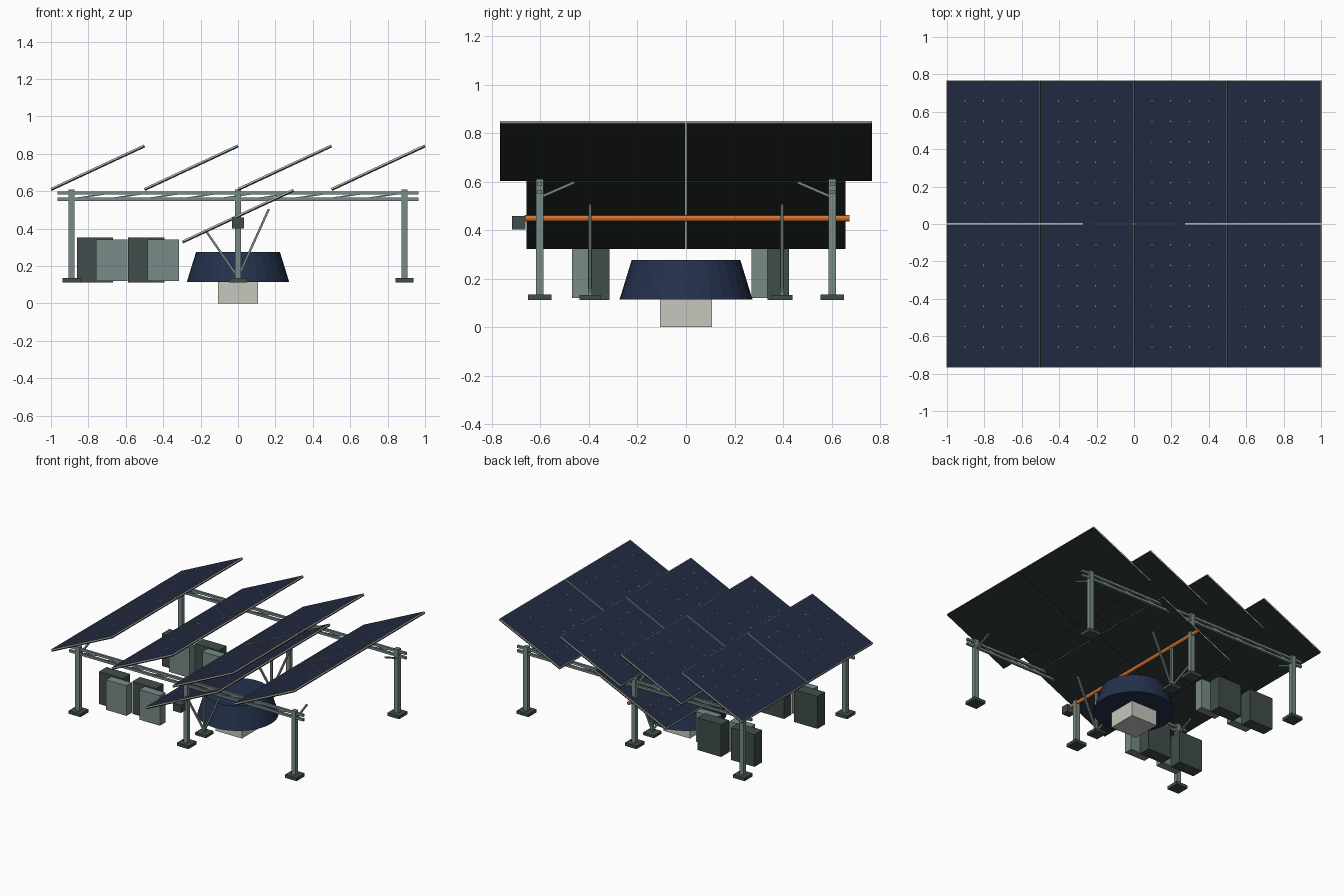
import bpy, bmesh, math
from mathutils import Vector, Matrix

if "Cube" in bpy.data.objects:
    bpy.data.objects.remove(bpy.data.objects["Cube"])


def material(name, *srgb):
    lin = [((c + 0.055) / 1.055) ** 2.4 for c in srgb] + [1]
    m = bpy.data.materials.new(name)
    m.use_nodes = True
    m.diffuse_color = lin
    m.node_tree.nodes["Principled BSDF"].inputs["Base Color"].default_value = lin
    return m


CELL = material("solar cell navy", 0.13, 0.165, 0.25)
FRAME = material("pale frame", 0.76, 0.75, 0.72)
BACK = material("panel back", 0.14, 0.17, 0.165)
STEEL = material("galvanised steel", 0.47, 0.54, 0.53)
DARK = material("dark cabinet", 0.25, 0.30, 0.29)
ORANGE = material("orange tube", 0.83, 0.46, 0.19)
NAVY = material("tank navy", 0.14, 0.19, 0.30)
CONCRETE = material("concrete", 0.78, 0.78, 0.75)
TILT = math.radians(25)


def finish(name, bm, *mats):
    me = bpy.data.meshes.new(name)
    bm.to_mesh(me)
    bm.free()
    for m in mats:
        me.materials.append(m)
    ob = bpy.data.objects.new(name, me)
    bpy.context.collection.objects.link(ob)
    return ob


def box(name, mat, x, y, z):
    """Box from (min, max) ranges."""
    bm = bmesh.new()
    size = [r[1] - r[0] for r in (x, y, z)]
    mid = [(r[0] + r[1]) / 2 for r in (x, y, z)]
    bmesh.ops.create_cube(bm, size=1, matrix=Matrix.Translation(mid) @ Matrix.Diagonal((*size, 1)))
    return finish(name, bm, mat)


def bar(name, mat, a, b, w):
    """Square bar of width w between two points."""
    a, b = Vector(a), Vector(b)
    d = b - a
    bm = bmesh.new()
    turn = d.to_track_quat("Z", "Y").to_matrix().to_4x4()
    bmesh.ops.create_cube(bm, size=1, matrix=Matrix.Translation((a + b) / 2) @ turn
                          @ Matrix.Diagonal((w, w, d.length, 1)))
    return finish(name, bm, mat)


def panel(name, x, y, z, length, width):
    """Framed module: pale rim, inset cells, dark back and pale cell-corner marks."""
    bm = bmesh.new()
    t = 0.008
    for level in (1, -1):
        part = bmesh.ops.create_cube(bm, size=1, matrix=Matrix.Translation((0, 0, level * t / 2))
                                     @ Matrix.Diagonal((length, width, t, 1)))
        for f in {f for v in part["verts"] for f in v.link_faces}:
            f.material_index = 1 if level > 0 else 2
    bm.normal_update()
    top = max(bm.faces, key=lambda f: f.calc_center_median().z)
    bmesh.ops.inset_region(bm, faces=[top], thickness=0.005)
    top.material_index = 0
    cols, rows = round(length / 0.11), 7
    for i in range(1, cols):
        for j in range(1, rows):
            spot = Matrix.Translation(((i / cols - 0.5) * length, (j / rows - 0.5) * width, t + 0.001))
            dot = bmesh.ops.create_circle(bm, cap_ends=True, radius=0.004, segments=4, matrix=spot)
            for f in dot["verts"][0].link_faces:
                f.material_index = 1
    ob = finish(name, bm, CELL, FRAME, BACK)
    ob.matrix_world = Matrix.Translation((x, y, z)) @ Matrix.Rotation(-TILT, 4, "Y")


# Four fixed panel rows and the lower tilting row, two modules each
for side, s in (("left", 1), ("right", -1)):
    for i in range(4):
        panel(f"roof_panel_{i}_{side}", -0.75 + 0.5 * i, s * 0.385, 0.726, 0.552, 0.765)
    panel(f"lower_panel_{side}", 0, s * 0.33, 0.467, 0.655, 0.656)

# Two trussed frames on three legs each
for end, s in (("back", 1), ("front", -1)):
    y = s * 0.603
    for x in (-0.89, 0, 0.89):
        box(f"{end}_leg", STEEL, (x - 0.017, x + 0.017), (y - 0.016, y + 0.016), (0.12, 0.61))
        box(f"{end}_foot", DARK, (x - 0.048, x + 0.048), (y - 0.048, y + 0.048), (0.112, 0.135))
        bar(f"{end}_knee_brace", STEEL, (x, y, 0.535), (x, s * 0.46, 0.597), 0.011)
    for z in (0.557, 0.59):
        bar(f"{end}_rail", STEEL, (-0.965, y, z), (0.965, y, z), 0.017)
    for i in range(9):
        x = -0.88 + 0.195 * i
        bar(f"{end}_truss_web", STEEL, (x, y, 0.56), (x + 0.18, y, 0.588), 0.008)

    # Supports of the tilting row
    y = s * 0.395
    bar(f"{end}_tilt_post", STEEL, (0, y, 0.12), (0, y, 0.45), 0.016)
    box(f"{end}_tilt_foot", DARK, (-0.045, 0.045), (y - 0.045, y + 0.045), (0.112, 0.132))
    bar(f"{end}_short_strut", STEEL, (0, y, 0.14), (-0.17, y, 0.385), 0.012)
    bar(f"{end}_long_strut", STEEL, (0, y, 0.14), (0.165, y, 0.505), 0.012)

    # Pairs of cabinets, each a dark case with a paler unit in front
    y = -0.395 if s < 0 else 0.345
    for x in (-0.862, -0.587):
        box(f"{end}_cabinet", DARK, (x, x + 0.195), (y - 0.01, y + 0.08), (0.112, 0.352))
        box(f"{end}_cabinet_unit", STEEL, (x + 0.103, x + 0.272), (y - 0.074, y - 0.01), (0.12, 0.343))

# Torque tube and its drive
bm = bmesh.new()
bmesh.ops.create_cone(bm, cap_ends=True, segments=16, radius1=0.013, radius2=0.013, depth=1.34,
                      matrix=Matrix.Translation((0, 0.005, 0.449)) @ Matrix.Rotation(math.pi / 2, 4, "X"))
finish("torque_tube", bm, ORANGE)
box("drive_motor", DARK, (-0.032, 0.032), (-0.717, -0.662), (0.402, 0.459))

# Tapered tank on its plinth
bm = bmesh.new()
bmesh.ops.create_cone(bm, cap_ends=True, segments=32, radius1=0.274, radius2=0.224, depth=0.162,
                      matrix=Matrix.Translation((0, 0, 0.195)))
finish("tank", bm, NAVY)
box("plinth", CONCRETE, (-0.108, 0.108), (-0.108, 0.108), (0, 0.116))
